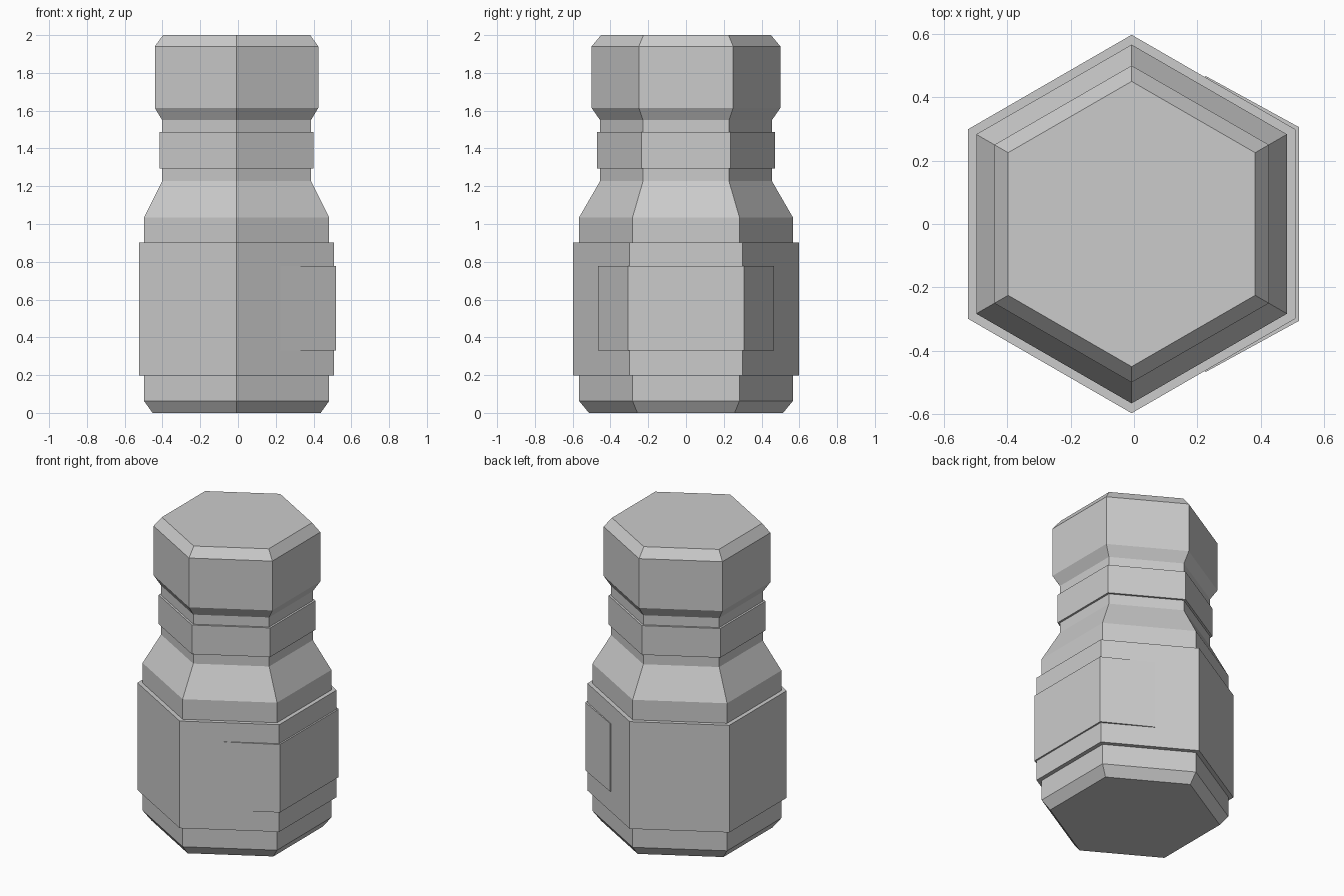
import bpy, bmesh
from math import sin, cos, pi

if "Cube" in bpy.data.objects:
    bpy.data.objects.remove(bpy.data.objects["Cube"])

CX = -0.0075  # axis of the bottle; the side patch makes up the rest of the width


def make_object(name, bm):
    bmesh.ops.recalc_face_normals(bm, faces=bm.faces)
    mesh = bpy.data.meshes.new(name)
    bm.to_mesh(mesh)
    bm.free()
    obj = bpy.data.objects.new(name, mesh)
    bpy.context.collection.objects.link(obj)
    return obj


def loft(name, rings):
    """Closed solid through a stack of equal-length rings of points."""
    bm = bmesh.new()
    loops = [[bm.verts.new(p) for p in ring] for ring in rings]
    n = len(loops[0])
    for low, high in zip(loops, loops[1:]):
        for i in range(n):
            j = (i + 1) % n
            bm.faces.new((low[i], low[j], high[j], high[i]))
    bm.faces.new(loops[0][::-1])
    bm.faces.new(loops[-1])
    return make_object(name, bm)


def hex_part(name, profile):
    """Six-sided turned part from (radius, z) pairs, corners on the y axis."""
    return loft(name, [[(CX + r * cos(pi / 2 + i * pi / 3), r * sin(pi / 2 + i * pi / 3), z)
                        for i in range(6)] for r, z in profile])


# Bottle body with bevelled foot, sloped shoulder and neck
hex_part("bottle_body", [(0.514, 0), (0.566, 0.063), (0.566, 1.035),
                         (0.455, 1.227), (0.455, 1.55)])
# Cap with flared underside and bevelled top
hex_part("cap", [(0.455, 1.55), (0.50, 1.615), (0.50, 1.94), (0.45, 2.0)])
# Wraps around the body and neck
hex_part("body_label", [(0.597, 0.197), (0.597, 0.903)])
hex_part("neck_label", [(0.47, 1.295), (0.47, 1.487)])

# Thin patch folded around the right side of the body label
half = [(0.52, 0.306), (0.226, 0.467)]
inner = [(0.215, 0.45), (0.50, 0.285)]
outline = half + inner
outline += [(x, -y) for x, y in reversed(outline)]
loft("side_patch", [[(x, y, z) for x, y in outline] for z in (0.33, 0.778)])
